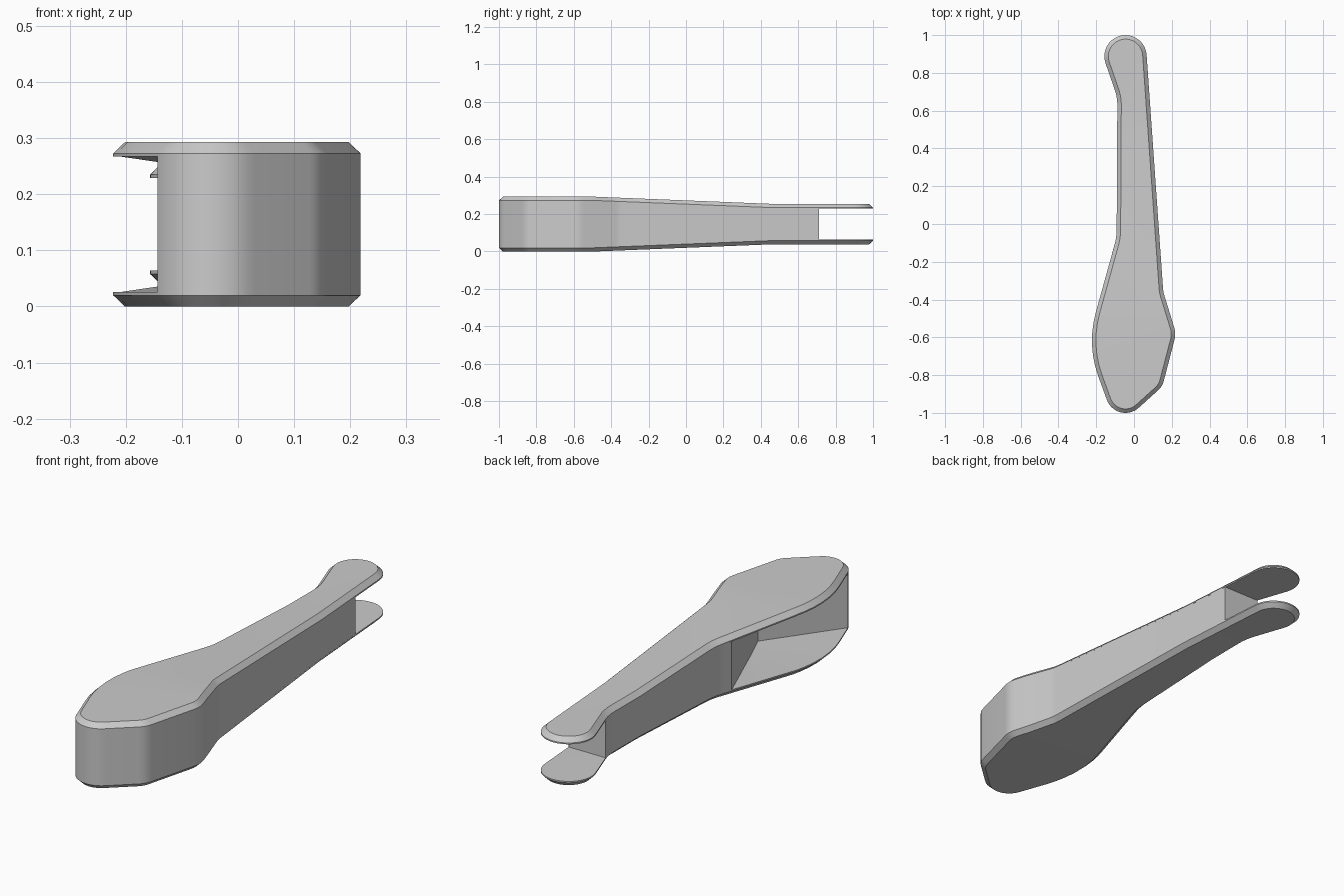
import bpy, bmesh
from math import sin, cos, tan, radians
from mathutils import Vector

if "Cube" in bpy.data.objects:
    bpy.data.objects.remove(bpy.data.objects["Cube"])

H, MID, T, EDGE, INSET = 0.293, 0.1465, 0.026, 0.020, 0.021
BEND_A, BEND_B, DROP = -0.49, 0.45, 0.038


def arc(cx, cy, r, a0, a1, n):
    return [Vector((cx + r * cos(radians(a0 + (a1 - a0) * i / n)),
                    cy + r * sin(radians(a0 + (a1 - a0) * i / n)))) for i in range(n + 1)]


def fillet(prev, corner, nxt, r, n=6):
    """Round one corner of a polyline with radius r."""
    p, c, q = Vector(prev), Vector(corner), Vector(nxt)
    d0, d1 = (p - c).normalized(), (q - c).normalized()
    half = d0.angle(d1) / 2
    t = r / tan(half)
    centre = c + (d0 + d1).normalized() * (r / sin(half))
    v0, v1 = c + d0 * t - centre, c + d1 * t - centre
    return [centre + v0.lerp(v1, i / n).normalized() * r for i in range(n + 1)]


def offset(pts, d):
    """Inset a counter-clockwise outline by d."""
    out = []
    for i, p in enumerate(pts):
        e0 = (p - pts[i - 1]).normalized()
        e1 = (pts[(i + 1) % len(pts)] - p).normalized()
        n = (Vector((-e0.y, e0.x)) + Vector((-e1.y, e1.x))).normalized()
        out.append(p + n * d / max(0.5, n.dot(Vector((-e0.y, e0.x)))))
    return out


def loft(name, layers):
    """Stack outlines, cut at the two bends and taper toward the narrow end."""
    bm = bmesh.new()
    rings = [[bm.verts.new((p.x, p.y, z)) for p in pts] for pts, z in layers]
    for a, b in zip(rings, rings[1:]):
        for i in range(len(a)):
            j = (i + 1) % len(a)
            bm.faces.new((a[i], a[j], b[j], b[i]))
    bm.faces.new(rings[0][::-1])
    bm.faces.new(rings[-1])
    for y in (BEND_A, BEND_B):
        bmesh.ops.bisect_plane(bm, geom=bm.verts[:] + bm.edges[:] + bm.faces[:],
                               plane_co=(0, y, 0), plane_no=(0, 1, 0))
    for v in bm.verts:
        k = min(1, max(0, (v.co.y - BEND_A) / (BEND_B - BEND_A))) * DROP
        v.co.z += k if v.co.z < MID else -k
    bmesh.ops.recalc_face_normals(bm, faces=bm.faces[:])
    me = bpy.data.meshes.new(name)
    bm.to_mesh(me)
    bm.free()
    ob = bpy.data.objects.new(name, me)
    bpy.context.collection.objects.link(ob)
    bpy.context.view_layer.objects.active = ob
    bpy.ops.object.select_all(action='DESELECT')
    ob.select_set(True)
    bpy.ops.object.shade_smooth_by_angle(angle=radians(20))


# Plate outline, counter-clockwise from the narrow tip
tip = arc(-0.045, 0.888, 0.112, 4, 199, 20)
butt = arc(-0.045, -0.895, 0.105, 201, 315, 12)
left = [(tip[-1], 0), ((-0.088, 0.67), 0.25), ((-0.092, -0.07), 0.30),
        ((-0.25, -0.64), 0.55), (butt[0], 0)]
right = [(butt[-1], 0), ((0.15, -0.86), 0.10), ((0.223, -0.58), 0.12),
         ((0.155, -0.36), 0.15), (tip[0], 0)]


def side(path):
    return [p for i in range(1, len(path) - 1)
            for p in fillet(path[i - 1][0], path[i][0], path[i + 1][0], path[i][1])]


left_pts, right_pts = side(left), side(right)
outline = tip + left_pts + butt + right_pts
inner = offset(outline, INSET)

# Bevelled lower and upper plates
loft("lower_plate", [(inner, 0), (outline, EDGE), (outline, T)])
loft("upper_plate", [(outline, H - T), (outline, H - EDGE), (inner, H)])

# Spacer between the plates: open at the tip, triangular pocket on the left
END = 0.71
core = [Vector((-0.102, END))]
core += [p for p in left_pts if -0.155 < p.y < END]
core += [Vector((-0.116, -0.155)), Vector((0.08, -0.62))]
core += butt + right_pts + [Vector((0.0794, END))]
loft("spacer", [(core, T), (core, H - T)])
